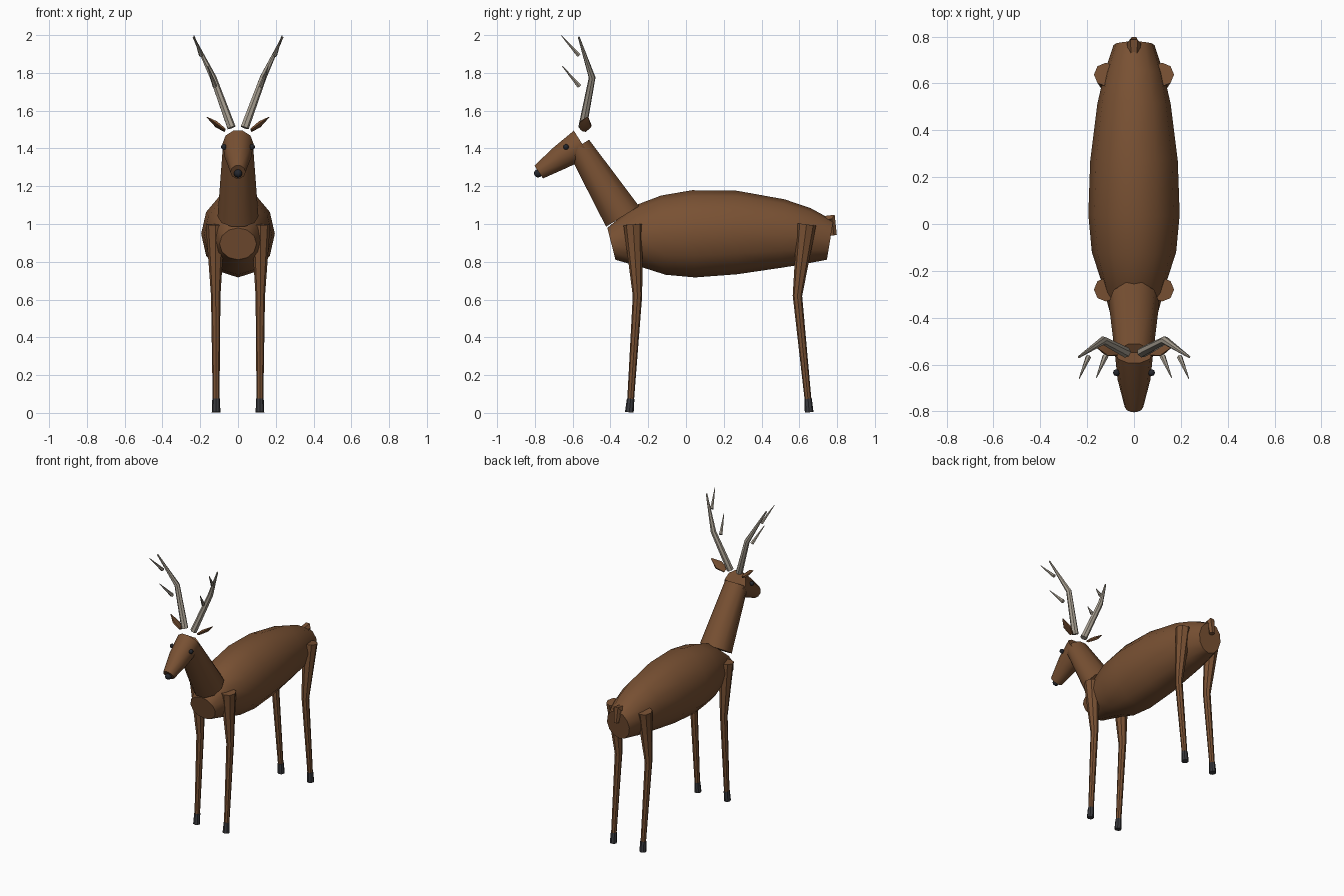
import bpy, bmesh, math
from mathutils import Vector

if "Cube" in bpy.data.objects:
    bpy.data.objects.remove(bpy.data.objects["Cube"])


def material(name, rgb):
    m = bpy.data.materials.new(name)
    m.diffuse_color = (*rgb, 1)
    m.use_nodes = True
    m.node_tree.nodes["Principled BSDF"].inputs["Base Color"].default_value = m.diffuse_color
    return m


FUR = material("brown fur", (0.19, 0.082, 0.033))
HORN = material("pale horn", (0.40, 0.355, 0.29))
HOOF = material("dark hoof", (0.042, 0.042, 0.047))
EYE = material("black eye", (0.018, 0.020, 0.026))


def finish(name, bm, mat, angle=40):
    bmesh.ops.recalc_face_normals(bm, faces=bm.faces)
    for f in bm.faces:
        f.smooth = True
    for e in bm.edges:
        e.smooth = e.calc_face_angle(0) < math.radians(angle)
    me = bpy.data.meshes.new(name)
    bm.to_mesh(me)
    bm.free()
    me.materials.append(mat)
    ob = bpy.data.objects.new(name, me)
    bpy.context.collection.objects.link(ob)
    return ob


def tube(name, pts, radii, sides, mat):
    """Capped tube along pts; each radius is a number or (sideways, other)."""
    bm = bmesh.new()
    pts = [Vector(p) for p in pts]
    rings = []
    for i, p in enumerate(pts):
        t = Vector()
        if i > 0:
            t += (p - pts[i - 1]).normalized()
        if i < len(pts) - 1:
            t += (pts[i + 1] - p).normalized()
        t.normalize()
        u = Vector((1, 0, 0))
        u = (u - t * u.dot(t)).normalized()
        v = t.cross(u)
        r = radii[i] if isinstance(radii[i], tuple) else (radii[i], radii[i])
        rings.append([bm.verts.new(p + u * r[0] * math.cos(a) + v * r[1] * math.sin(a))
                      for a in (2 * math.pi * k / sides for k in range(sides))])
    for a, b in zip(rings, rings[1:]):
        for k in range(sides):
            n = (k + 1) % sides
            bm.faces.new((a[k], a[n], b[n], b[k]))
    bm.faces.new(rings[0])
    bm.faces.new(rings[-1])
    return finish(name, bm, mat)


def ball(name, pos, r, mat):
    bm = bmesh.new()
    bmesh.ops.create_uvsphere(bm, u_segments=8, v_segments=6, radius=r)
    bmesh.ops.translate(bm, verts=bm.verts, vec=pos)
    return finish(name, bm, mat, 60)


# Body: y, centre height, half width, half height
BODY = [(-.395, .895, .098, .087), (-.25, .932, .138, .166), (-.12, .941, .18, .21),
        (.04, .948, .195, .231), (.27, .955, .187, .221), (.51, .949, .157, .182),
        (.64, .935, .128, .15), (.763, .915, .088, .105)]
tube("body", [(0, y, z) for y, z, _, _ in BODY], [(w, h) for _, _, w, h in BODY], 12, FUR)

# Neck, head and nose
tube("neck", [(0, -.336, 1.04), (0, -.568, 1.412)], [(.108, .108), (.08, .068)], 10, FUR)
tube("head", [(0, -.55, 1.425), (0, -.665, 1.352), (0, -.78, 1.275)],
     [(.082, .086), (.07, .068), (.04, .043)], 10, FUR)
ball("nose", (0, -.783, 1.268), .022, EYE)

# Tail
tube("tail", [(0, .735, 1.02), (0, .772, 1.028), (0, .783, .94)], [.026, .03, .018], 6, FUR)

for s, side in ((-1, "right"), (1, "left")):
    ball(side + "_eye", (s * .075, -.635, 1.408), .015, EYE)
    # Leaf-shaped ear
    tube(side + "_ear", [(s * .07, -.545, 1.497), (s * .115, -.532, 1.528), (s * .165, -.52, 1.566)],
         [(.008, .02), (.012, .038), (.002, .004)], 6, FUR)
    # Antler beam with two separate tines
    tube(side + "_antler_beam", [(s * .035, -.548, 1.51), (s * .132, -.497, 1.775), (s * .236, -.568, 1.99)],
         [.023, .018, .005], 7, HORN)
    tube(side + "_lower_tine", [(s * .122, -.565, 1.73), (s * .16, -.655, 1.836)], [.013, .002], 6, HORN)
    tube(side + "_upper_tine", [(s * .195, -.568, 1.893), (s * .234, -.66, 1.998)], [.012, .002], 6, HORN)
    # Legs: y of hip, knee, ankle, hoof sole
    for name, ys in (("front", (-.28, -.257, -.293, -.30)), ("rear", (.638, .59, .646, .652))):
        x = s * .12
        tube(f"{side}_{name}_leg", [(x, ys[0], .998), (s * .118, ys[1], .62), (s * .116, ys[2], .07)],
             [.051, .025, .018], 8, FUR)
        tube(f"{side}_{name}_hoof", [(s * .116, ys[2], .075), (s * .116, ys[3], .003)], [.02, .023], 8, HOOF)
